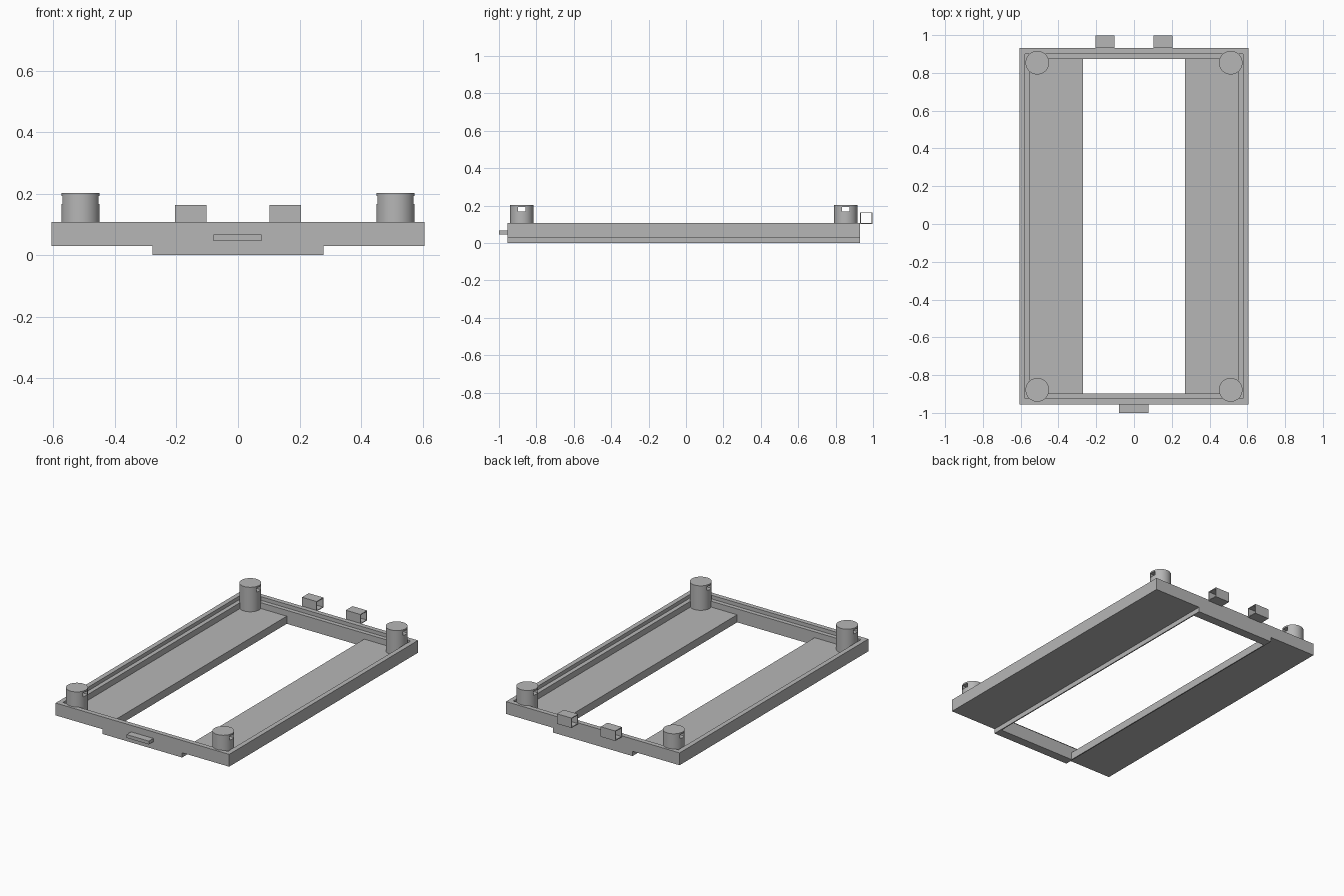
import bpy
import math
from mathutils import Vector

if "Cube" in bpy.data.objects:
    bpy.data.objects.remove(bpy.data.objects["Cube"], do_unlink=True)

grey = bpy.data.materials.new("light grey")
grey.use_nodes = True
COLOUR = (0.47, 0.47, 0.47, 1)
grey.diffuse_color = COLOUR
grey.node_tree.nodes["Principled BSDF"].inputs["Base Color"].default_value = COLOUR


def box(name, x, y, z):
    """Box from (min, max) pairs along each axis."""
    lo, hi = Vector((x[0], y[0], z[0])), Vector((x[1], y[1], z[1]))
    bpy.ops.mesh.primitive_cube_add(size=1, location=(lo + hi) / 2)
    ob = bpy.context.object
    ob.name = name
    ob.scale = hi - lo
    bpy.ops.object.transform_apply(location=False, rotation=False, scale=True)
    ob.data.materials.append(grey)
    return ob


def combine(target, tool, operation):
    """Apply a boolean and discard the tool."""
    tool.hide_render = True
    mod = target.modifiers.new("cut", "BOOLEAN")
    mod.operation, mod.solver, mod.object = operation, "EXACT", tool
    bpy.context.view_layer.objects.active = target
    bpy.ops.object.modifier_apply(modifier=mod.name)
    bpy.data.objects.remove(tool, do_unlink=True)


HALF_W, HALF_L, MID_Y = 0.607, 0.943, -0.012
BASE, FLOOR, LEDGE, TOP = 0.03, 0.048, 0.085, 0.108
RIM, WALL = 0.03, 0.057
HOLE, KEEL = 0.271, 0.278


def centred(name, half_x, half_y, z):
    return box(name, (-half_x, half_x), (MID_Y - half_y, MID_Y + half_y), z)


# Tray frame: shallow body with a narrower raised foot below
frame = centred("tray_frame", HALF_W, HALF_L, (BASE, TOP))
combine(frame, centred("foot", KEEL, HALF_L, (0, FLOOR)), "UNION")

# Stepped recess and the long central opening
combine(frame, centred("rim_cut", HALF_W - RIM, HALF_L - RIM, (LEDGE, 0.3)), "DIFFERENCE")
combine(frame, centred("floor_cut", HALF_W - WALL, HALF_L - WALL, (FLOOR, 0.3)), "DIFFERENCE")
combine(frame, centred("opening_cut", HOLE, HALF_L - WALL, (-0.1, 0.3)), "DIFFERENCE")

# Front tab
box("front_tab", (-0.079, 0.077), (-1.0, MID_Y - HALF_L), (0.046, 0.067))

# Corner posts with a slot through each
POST_R, POST_TOP = 0.0625, 0.203
for side, sx in (("right", -1), ("left", 1)):
    for end, sy in (("front", -1), ("back", 1)):
        x, y = sx * 0.512, MID_Y + sy * 0.866
        bpy.ops.mesh.primitive_cylinder_add(
            vertices=48, radius=POST_R, depth=POST_TOP - FLOOR,
            location=(x, y, (POST_TOP + FLOOR) / 2))
        post = bpy.context.object
        post.name = f"{end}_{side}_post"
        post.data.materials.append(grey)
        slot = box("slot_cut", (x - 0.1, x + 0.1), (y - 0.021, y + 0.021), (0.167, 0.193))
        combine(post, slot, "DIFFERENCE")
        bpy.ops.object.select_all(action="DESELECT")
        post.select_set(True)
        bpy.ops.object.shade_smooth_by_angle(angle=math.radians(30))

    # Hollow hinge loop on the back edge
    x, t = sx * 0.153, 0.005
    y0, y1, z0, z1 = MID_Y + HALF_L, 0.998, 0.101, 0.164
    loop = box(f"{side}_hinge_loop", (x - 0.051, x + 0.051), (y0, y1), (z0, z1))
    bore = box("bore_cut", (x - 0.1, x + 0.1), (y0 + t, y1 - t), (z0 + t, z1 - t))
    combine(loop, bore, "DIFFERENCE")
